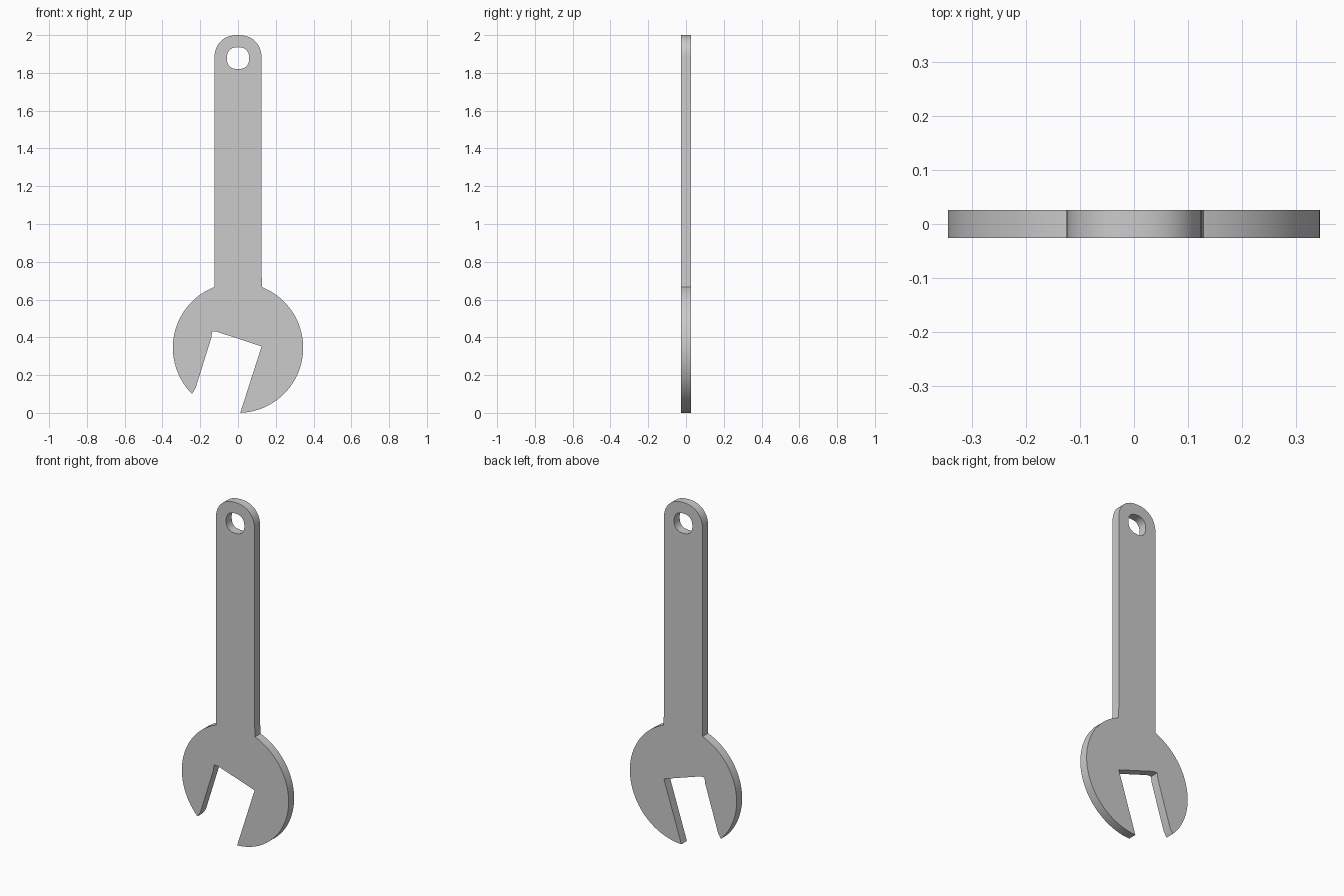
import bpy
from math import sin, cos, pi, atan2, copysign

if "Cube" in bpy.data.objects:
    bpy.data.objects.remove(bpy.data.objects["Cube"])

R = 0.345            # jaw head radius and centre height
W = 0.125            # handle half width
HALF_T = 0.0255      # half thickness


def arc(cx, cz, rx, rz, a0, a1, n, power=2.0):
    """Points on an ellipse or superellipse from angle a0 to a1."""
    pts = []
    for i in range(n + 1):
        a = a0 + (a1 - a0) * i / n
        c, s = cos(a), sin(a)
        pts.append((cx + rx * copysign(abs(c) ** (2 / power), c),
                    cz + rz * copysign(abs(s) ** (2 / power), s)))
    return pts


def head_angle(x, z):
    return atan2(z - R, x)


neck_z = R + (R * R - W * W) ** 0.5

# Outline: right jaw, handle with rounded end, left jaw, slanted slot
outline = arc(0, R, R, R, head_angle(0.012, 0), head_angle(W + 0.004, neck_z), 40)
outline += [(W, 0.73)]
outline += arc(0, 1.875, W, 0.125, 0, pi, 28, 2.25)
outline += arc(0, R, R, R, head_angle(-W, neck_z),
               head_angle(-0.245, 0.10) + 2 * pi, 30)
outline += [(-0.225, 0.13), (-0.142, 0.395), (-0.137, 0.43), (-0.112, 0.43), (0.125, 0.352)]

# Hanging hole
hole = arc(0, 1.878, 0.059, 0.058, 0, 2 * pi, 28, 2.4)[:-1]

curve = bpy.data.curves.new("wrench", 'CURVE')
curve.dimensions = '2D'
curve.fill_mode = 'BOTH'
curve.extrude = HALF_T
for loop in (outline, hole):
    spline = curve.splines.new('POLY')
    spline.points.add(len(loop) - 1)
    for p, (x, z) in zip(spline.points, loop):
        p.co = (x, z, 0, 1)
    spline.use_cyclic_u = True

# Stand the flat plate upright and make it a mesh
wrench = bpy.data.objects.new("wrench", curve)
bpy.context.collection.objects.link(wrench)
wrench.rotation_euler = (pi / 2, 0, 0)
bpy.context.view_layer.objects.active = wrench
wrench.select_set(True)
bpy.ops.object.convert(target='MESH')
wrench = bpy.context.view_layer.objects.active
bpy.ops.object.transform_apply(location=False, rotation=True, scale=False)

# Weld the rims and keep the edges crisp
bpy.ops.object.mode_set(mode='EDIT')
bpy.ops.mesh.select_all(action='SELECT')
bpy.ops.mesh.remove_doubles(threshold=0.0001)
bpy.ops.mesh.normals_make_consistent(inside=False)
bpy.ops.object.mode_set(mode='OBJECT')
bpy.ops.object.shade_smooth_by_angle(angle=0.5)
